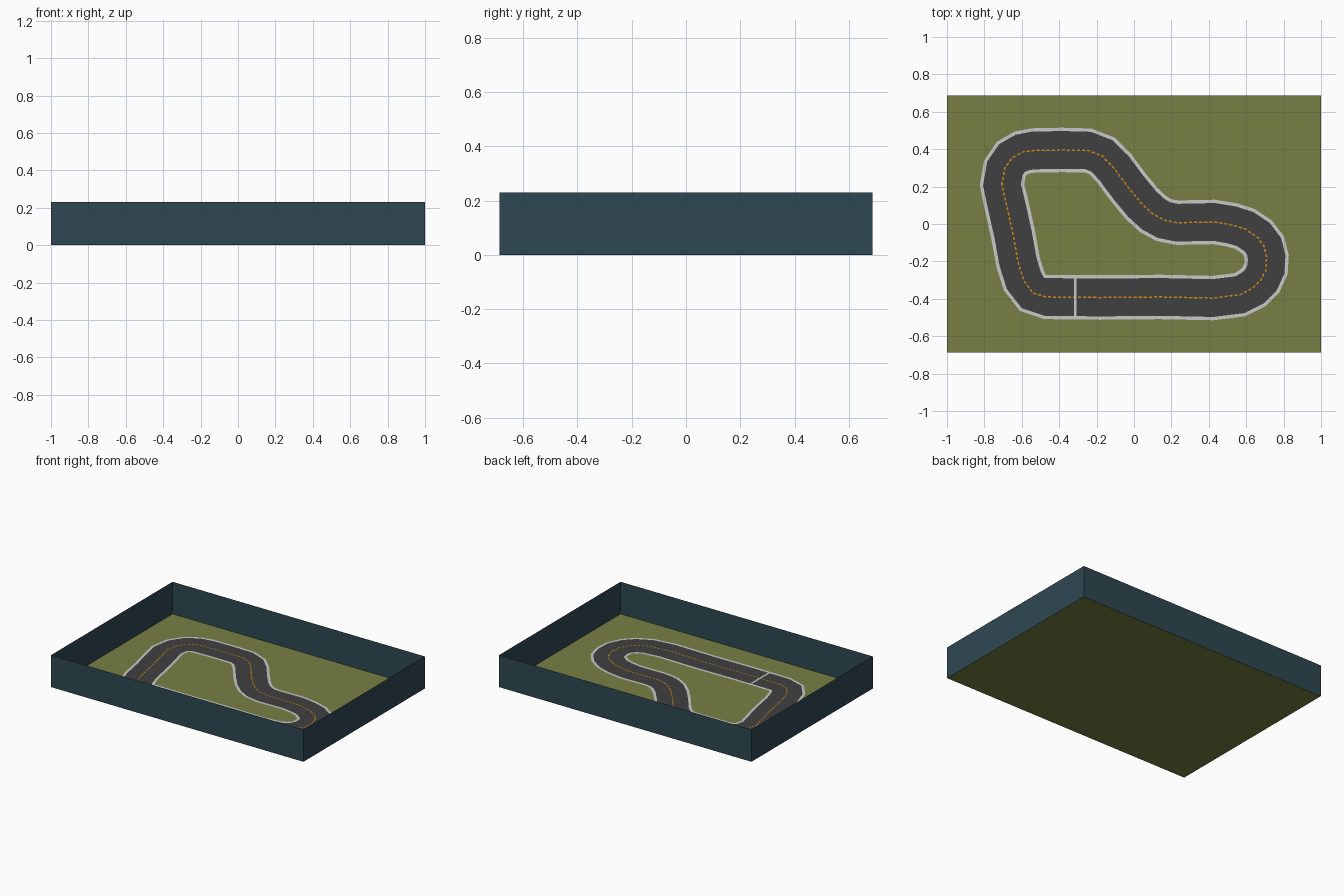
import bpy
from mathutils import Vector

if "Cube" in bpy.data.objects:
    bpy.data.objects.remove(bpy.data.objects["Cube"])

HX, HY, WALL = 1.0, 0.687, 0.23
ROAD, EDGE = 0.101, 0.119      # half widths of asphalt and of edge line


def material(name, rgb):
    m = bpy.data.materials.new(name)
    m.diffuse_color = (*rgb, 1)
    m.use_nodes = True
    m.node_tree.nodes["Principled BSDF"].inputs["Base Color"].default_value = m.diffuse_color
    return m


slate = material("slate wall", (0.027, 0.064, 0.083))
grass = material("olive grass", (0.185, 0.212, 0.055))
asphalt = material("dark asphalt", (0.053, 0.051, 0.053))
white = material("pale line", (0.58, 0.58, 0.58))
orange = material("orange dash", (0.66, 0.26, 0.005))


def mesh_object(name, verts, faces, mat):
    me = bpy.data.meshes.new(name)
    me.from_pydata(verts, [], faces)
    me.materials.append(mat)
    ob = bpy.data.objects.new(name, me)
    bpy.context.collection.objects.link(ob)
    return ob


# Track centre line, clockwise from the left side
path = [Vector(p) for p in (
    (-.706, .209), (-.69, .299), (-.652, .353), (-.599, .382), (-.54, .393),
    (-.385, .396), (-.246, .393), (-.171, .364), (-.107, .299), (-.032, .198),
    (.043, .107), (.102, .053), (.16, .021), (.23, .007), (.428, .011),
    (.524, -.005), (.594, -.027), (.658, -.07), (.695, -.118), (.709, -.176),
    (.706, -.241), (.679, -.299), (.636, -.342), (.567, -.378), (.422, -.396),
    (.139, -.39), (-.182, -.393), (-.471, -.39), (-.54, -.369), (-.588, -.305),
    (-.62, -.203), (-.647, -.053), (-.684, .112))]
N = len(path)


def offset(i, d):
    t = (path[(i + 1) % N] - path[i - 1]).normalized()
    return path[i] + Vector((-t.y, t.x)) * d


def ribbon(name, a, b, z, mat):
    """Closed flat band between two offsets of the centre line (a right, b left)."""
    verts = [(*offset(i, d), z) for i in range(N) for d in (a, b)]
    faces = []
    for i in range(N):
        j = (i + 1) % N
        faces.append((2 * i, 2 * j, 2 * j + 1, 2 * i + 1))
    return mesh_object(name, verts, faces, mat)


# Grass floor
corners = [(-HX, -HY), (HX, -HY), (HX, HY), (-HX, HY)]
mesh_object("grass_floor", [(*c, 0) for c in corners], [(0, 1, 2, 3)], grass)

# Thin surrounding walls
mesh_object("boundary_walls",
            [(*c, 0) for c in corners] + [(*c, WALL) for c in corners],
            [(i, (i + 1) % 4, (i + 1) % 4 + 4, i + 4) for i in range(4)], slate)

# Road surface and edge lines
ribbon("road_surface", -ROAD, ROAD, 0.002, asphalt)
ribbon("outer_edge_line", ROAD, EDGE, 0.002, white)
ribbon("inner_edge_line", -EDGE, -ROAD, 0.002, white)

# Start line across the bottom straight
sx, sw, sy = -0.314, 0.007, -0.392
mesh_object("start_line",
            [(sx - sw, sy - ROAD, .004), (sx + sw, sy - ROAD, .004),
             (sx + sw, sy + ROAD, .004), (sx - sw, sy + ROAD, .004)],
            [(0, 1, 2, 3)], white)

# Dashed centre line
verts, faces = [], []
PERIOD, DASH, HALF = 0.027, 0.017, 0.004
s = 0.0
for i in range(N):
    p, q = path[i], path[(i + 1) % N]
    length = (q - p).length
    t = (q - p) / length
    n = Vector((-t.y, t.x)) * HALF
    while s < length:
        a, b = p + t * s, p + t * (s + DASH)
        k = len(verts)
        verts += [(*v, 0.0035) for v in (a - n, b - n, b + n, a + n)]
        faces.append((k, k + 1, k + 2, k + 3))
        s += PERIOD
    s -= length
mesh_object("centre_dashes", verts, faces, orange)
